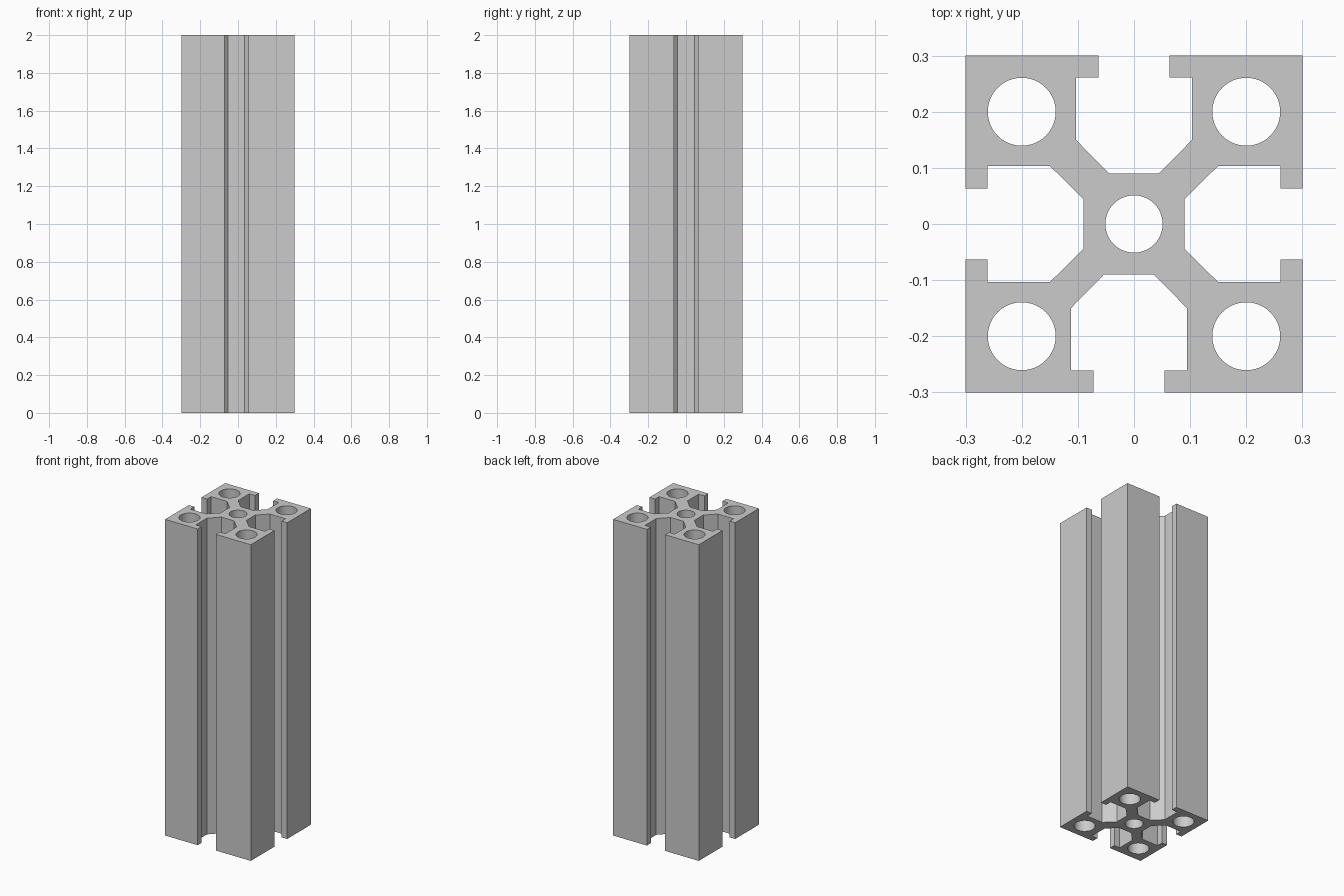
import bpy
import math
from mathutils import Matrix, Vector

HALF = 0.3
HEIGHT = 2.0

cube = bpy.data.objects.get("Cube")
if cube:
    bpy.data.objects.remove(cube, do_unlink=True)

# Brushed metal
metal = bpy.data.materials.new("grey_metal")
metal.use_nodes = True
colour = (0.6, 0.6, 0.6, 1)
metal.diffuse_color = colour
metal.node_tree.nodes["Principled BSDF"].inputs["Base Color"].default_value = colour

# Half of one T-slot: distance across the slot, distance out from the centre
half_slot = [(0.0635, HALF), (0.0635, 0.261), (0.1035, 0.261),
             (0.1035, 0.15), (0.0445, 0.09)]
slot = half_slot + [(-x, y) for x, y in reversed(half_slot)]


def add_loop(curve, points):
    spline = curve.splines.new('POLY')
    spline.points.add(len(points) - 1)
    for point, (x, y) in zip(spline.points, points):
        point.co = (x, y, 0, 1)
    spline.use_cyclic_u = True


def add_hole(curve, x, y, radius, sides=64):
    angles = [2 * math.pi * i / sides for i in range(sides)]
    add_loop(curve, [(x + radius * math.cos(a), y + radius * math.sin(a)) for a in angles])


# Outline: corner then slot on each side; the front slot sits slightly off centre
outline = []
for quarter in range(4):
    turn = Matrix.Rotation(quarter * math.pi / 2, 2)
    shift = Vector((-0.009, 0)) if quarter == 2 else Vector((0, 0))
    outline.append(turn @ Vector((HALF, HALF)))
    outline += [turn @ Vector(p) + shift for p in slot]

profile = bpy.data.curves.new("extrusion_profile", 'CURVE')
profile.dimensions = '2D'
profile.fill_mode = 'BOTH'
profile.extrude = HEIGHT / 2
add_loop(profile, outline)

# Centre bore and four corner bores
add_hole(profile, 0, 0, 0.051)
for x in (-0.2, 0.2):
    for y in (-0.2, 0.2):
        add_hole(profile, x, y, 0.0605)

# Extruded rail
rail = bpy.data.objects.new("slotted_rail", profile)
bpy.context.collection.objects.link(rail)
rail.location.z = HEIGHT / 2
profile.materials.append(metal)
bpy.ops.object.select_all(action='DESELECT')
rail.select_set(True)
bpy.context.view_layer.objects.active = rail
bpy.ops.object.convert(target='MESH')

# Weld the caps to the walls, then smooth only the bores
rail = bpy.context.object
bpy.ops.object.mode_set(mode='EDIT')
bpy.ops.mesh.select_all(action='SELECT')
bpy.ops.mesh.remove_doubles(threshold=0.0001)
bpy.ops.mesh.normals_make_consistent(inside=False)
bpy.ops.object.mode_set(mode='OBJECT')
bpy.ops.object.shade_smooth_by_angle(angle=math.radians(30))
